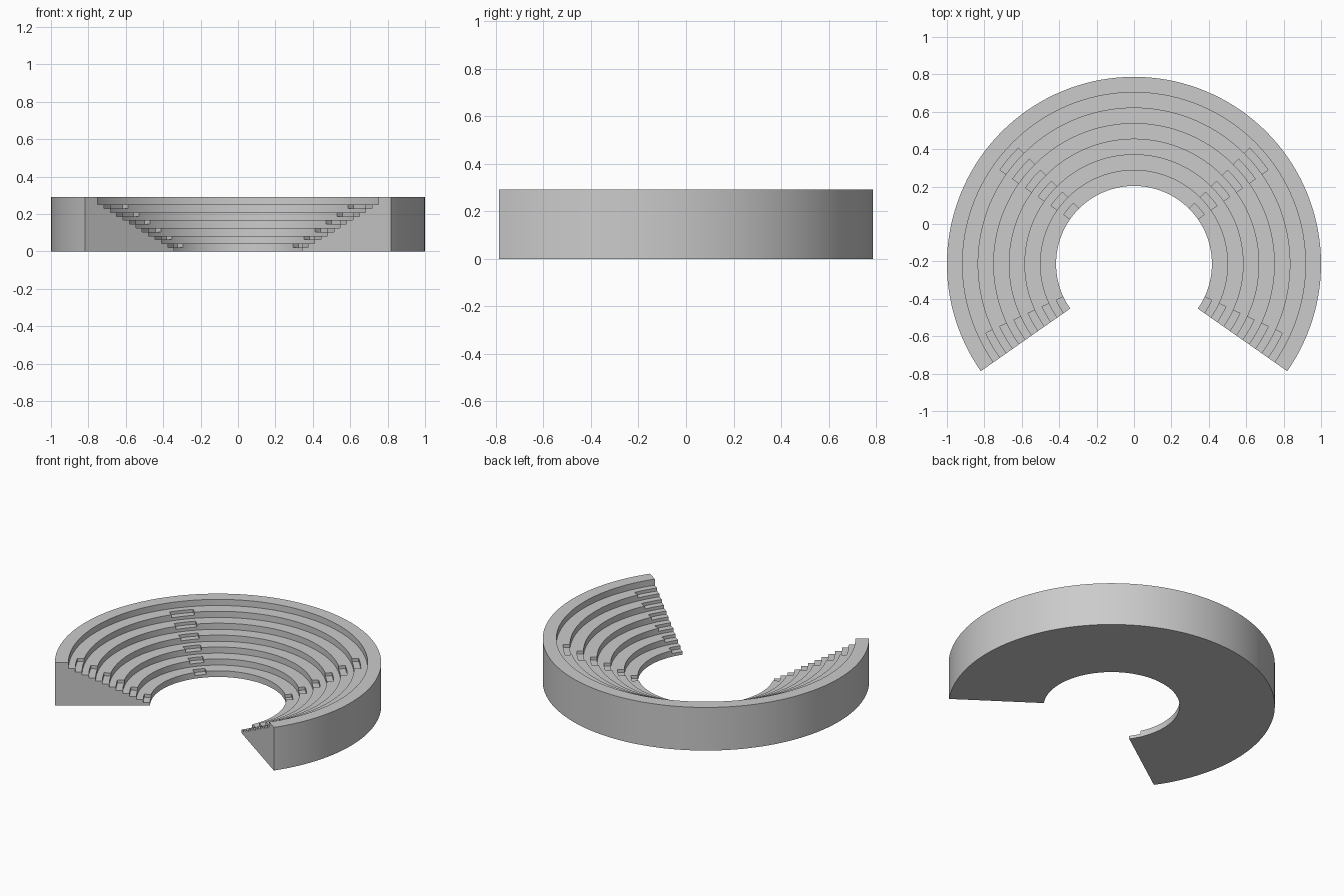
import bpy, bmesh
from math import radians, sin, cos

old = bpy.data.objects.get("Cube")
if old:
    bpy.data.objects.remove(old, do_unlink=True)

# Layout of the horseshoe of tiers
TIERS = 7
TREAD = 1 / 12
RISE = 1 / 24
INNER = 5 / 12
START, END = -35, 215                     # sweep in degrees
SEGMENT = 2.5
CENTRE_Y = -(1 - sin(radians(-START))) / 2
AISLES = [(-35, -25), (35, 45), (135, 145), (205, 215)]

concrete = bpy.data.materials.new("grey concrete")
concrete.use_nodes = True
GREY = (0.6, 0.6, 0.6, 1)
concrete.diffuse_color = GREY
concrete.node_tree.nodes["Principled BSDF"].inputs["Base Color"].default_value = GREY

bm = bmesh.new()


def vert(point, angle):
    r, z = point
    a = radians(angle)
    return bm.verts.new((r * cos(a), CENTRE_Y + r * sin(a), z))


def profile(is_aisle):
    """Closed (radius, height) section; aisles have a half step cut in each tier."""
    points = []
    for k in range(TIERS):
        r, z = INNER + k * TREAD, k * RISE
        mid, half, top = r + TREAD / 2, z + RISE / 2, z + RISE
        cut = is_aisle and k < TIERS - 1
        points += [(r, z), (r, half), (mid, half) if cut else (r, top), (mid, top)]
    return points + [(1, TIERS * RISE), (1, 0)]


def sweep(points, start, end):
    steps = round((end - start) / SEGMENT)
    rings = [[vert(p, start + i * SEGMENT) for p in points] for i in range(steps + 1)]
    for a, b in zip(rings, rings[1:]):
        for i in range(len(points)):
            j = (i + 1) % len(points)
            bm.faces.new((a[i], a[j], b[j], b[i]))


# Seating and stair sectors
seats, stairs = profile(False), profile(True)
for first, last in AISLES:
    sweep(stairs, first, last)
for (_, first), (last, _) in zip(AISLES, AISLES[1:]):
    sweep(seats, first, last)

# Side walls of the cut steps
for angle in [a for pair in AISLES for a in pair if START < a < END]:
    for k in range(TIERS - 1):
        i = 4 * k
        corners = (seats[i + 1], seats[i + 2], seats[i + 3], stairs[i + 2])
        bm.faces.new([vert(p, angle) for p in corners])

# Flat end walls
for angle in (START, END):
    bm.faces.new([vert(p, angle) for p in stairs])

bmesh.ops.remove_doubles(bm, verts=bm.verts[:], dist=0.0005)
bmesh.ops.recalc_face_normals(bm, faces=bm.faces[:])

mesh = bpy.data.meshes.new("seating_tiers")
bm.to_mesh(mesh)
bm.free()
mesh.materials.append(concrete)
tiers = bpy.data.objects.new("seating_tiers", mesh)
bpy.context.collection.objects.link(tiers)

bpy.ops.object.select_all(action="DESELECT")
tiers.select_set(True)
bpy.context.view_layer.objects.active = tiers
bpy.ops.object.shade_smooth_by_angle(angle=radians(30))
